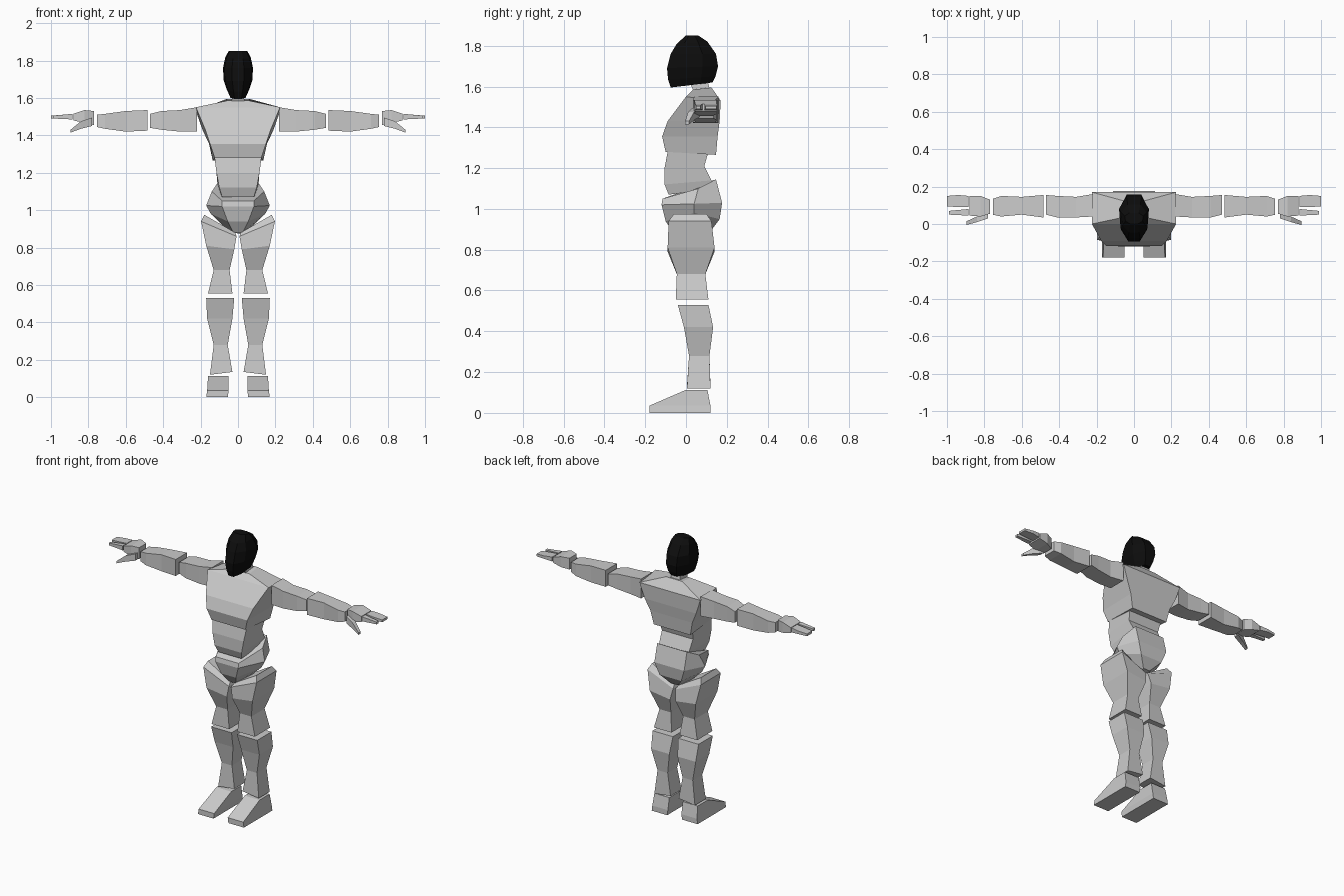
import bpy
import bmesh

default_cube = bpy.data.objects.get("Cube")
if default_cube:
    bpy.data.objects.remove(default_cube, do_unlink=True)


def make_material(name, value):
    material = bpy.data.materials.new(name)
    material.use_nodes = True
    colour = (value, value, value, 1)
    material.diffuse_color = colour
    material.node_tree.nodes["Principled BSDF"].inputs["Base Color"].default_value = colour
    return material


body_grey = make_material("body grey", .6)
head_black = make_material("head black", .004)


def loft(name, rings, material=body_grey):
    """Skin a closed solid through rings of matching points."""
    bm = bmesh.new()
    loops = [[bm.verts.new(point) for point in ring] for ring in rings]
    count = len(loops[0])
    for lower, upper in zip(loops, loops[1:]):
        for i in range(count):
            j = (i + 1) % count
            bm.faces.new((lower[i], lower[j], upper[j], upper[i]))
    bm.faces.new(loops[0])
    bm.faces.new(loops[-1])
    bmesh.ops.recalc_face_normals(bm, faces=bm.faces[:])
    mesh = bpy.data.meshes.new(name)
    bm.to_mesh(mesh)
    bm.free()
    mesh.materials.append(material)
    part = bpy.data.objects.new(name, mesh)
    bpy.context.collection.objects.link(part)
    return part


def symmetric(*half):
    """Ring from (half width, y, z) points running front to back on one side."""
    left = [(w, y, z) for w, y, z in half]
    return left + [(-w, y, z) for w, y, z in reversed(half)]


def arm_ring(side, x, y_front, y_back, z_low, z_high):
    return [(side * x, y_front, z_low), (side * x, y_back, z_low),
            (side * x, y_back, z_high), (side * x, y_front, z_high)]


def leg_ring(side, x_in, z_in, x_out, z_out, y_front, y_back):
    return [(side * x_in, y_front, z_in), (side * x_out, y_front, z_out),
            (side * x_out, y_back, z_out), (side * x_in, y_back, z_in)]


def head_ring(z_front, z_back, y_front, y_back, width):
    """Eight sided oval, narrower at the face and nape."""
    def at(depth, share):
        return (width * share, y_front + (y_back - y_front) * depth,
                z_front + (z_back - z_front) * depth)
    return symmetric(at(0, .4), at(.25, .9), at(.7, 1), at(1, .5))


# Head and neck
loft("head", [
    head_ring(1.595, 1.62, -.075, .13, .045),
    head_ring(1.635, 1.65, -.088, .145, .06),
    head_ring(1.69, 1.7, -.093, .157, .077),
    head_ring(1.76, 1.76, -.075, .147, .08),
    head_ring(1.81, 1.82, -.045, .105, .068),
    head_ring(1.85, 1.85, .0, .06, .05),
], head_black)
loft("neck", [
    symmetric((.035, .04, 1.57), (.035, .12, 1.57)),
    symmetric((.03, .01, 1.64), (.03, .1, 1.65)),
])

# Chest, with sloping shoulders and a flat base
loft("chest", [
    symmetric((.125, -.1, 1.28), (.135, .147, 1.265)),
    symmetric((.15, -.117, 1.355), (.155, .155, 1.355)),
    symmetric((.175, -.09, 1.43), (.19, .165, 1.43)),
    symmetric((.225, 0, 1.55), (.225, .17, 1.53)),
    symmetric((.06, .035, 1.585), (.06, .125, 1.595)),
])
loft("abdomen", [
    symmetric((.085, -.085, 1.07), (.1, .15, 1.1)),
    symmetric((.1, -.105, 1.12), (.11, .125, 1.14)),
    symmetric((.115, -.105, 1.2), (.115, .09, 1.21)),
    symmetric((.125, -.09, 1.28), (.125, .11, 1.28)),
])

# Pelvis, high at the back and tapering between the thighs
loft("pelvis", [
    symmetric((.025, -.06, .88), (.03, .04, .87), (.025, .12, .89)),
    symmetric((.055, -.1, .94), (.145, .04, .98), (.08, .165, .95)),
    symmetric((.085, -.12, 1.02), (.17, .04, 1.025), (.11, .177, 1.03)),
    symmetric((.085, -.115, 1.05), (.14, .06, 1.1), (.11, .147, 1.145)),
])

for side, label in ((1, "left"), (-1, "right")):
    def arm_part(name, *rings):
        loft(label + "_" + name, [arm_ring(side, *ring) for ring in rings])

    def leg_part(name, *rings):
        loft(label + "_" + name, [leg_ring(side, *ring) for ring in rings])

    # Arm held straight out to the side
    arm_part("upper_arm",
             (.22, .04, .16, 1.42, 1.55), (.31, .035, .145, 1.42, 1.535),
             (.41, .035, .15, 1.43, 1.53), (.47, .05, .155, 1.44, 1.515))
    arm_part("forearm",
             (.485, .035, .155, 1.425, 1.535), (.6, .05, .145, 1.42, 1.53),
             (.71, .04, .15, 1.435, 1.515), (.755, .05, .135, 1.445, 1.51))
    arm_part("palm",
             (.77, .055, .13, 1.455, 1.53), (.82, .04, .15, 1.465, 1.535),
             (.88, .045, .15, 1.48, 1.515))
    arm_part("fingers",
             (.885, .09, .15, 1.485, 1.515), (.94, .09, .155, 1.49, 1.51),
             (1, .095, .15, 1.49, 1.505))
    arm_part("index_finger",
             (.885, .045, .08, 1.485, 1.515), (.99, .05, .07, 1.49, 1.505))
    arm_part("thumb",
             (.78, .03, .065, 1.45, 1.495), (.84, .01, .04, 1.435, 1.475),
             (.895, -.005, .015, 1.415, 1.43))

    # Leg, with the thigh cut on a slant below the hip
    leg_part("thigh",
             (.03, .555, .16, .555, -.05, .11), (.045, .68, .13, .68, -.045, .095),
             (.02, .79, .17, .81, -.09, .14), (.008, .86, .197, .94, -.085, .125),
             (.015, .88, .18, .975, -.06, .1))
    leg_part("shin",
             (.03, .135, .15, .12, .005, .12), (.055, .28, .13, .28, .015, .115),
             (.03, .42, .165, .42, -.01, .133), (.02, .53, .17, .53, -.04, .11))

    # Wedge shaped foot
    leg_part("foot",
             (.055, 0, .17, 0, -.18, .12), (.05, .035, .165, .035, -.18, .12),
             (.05, .113, .16, .113, 0, .105))
